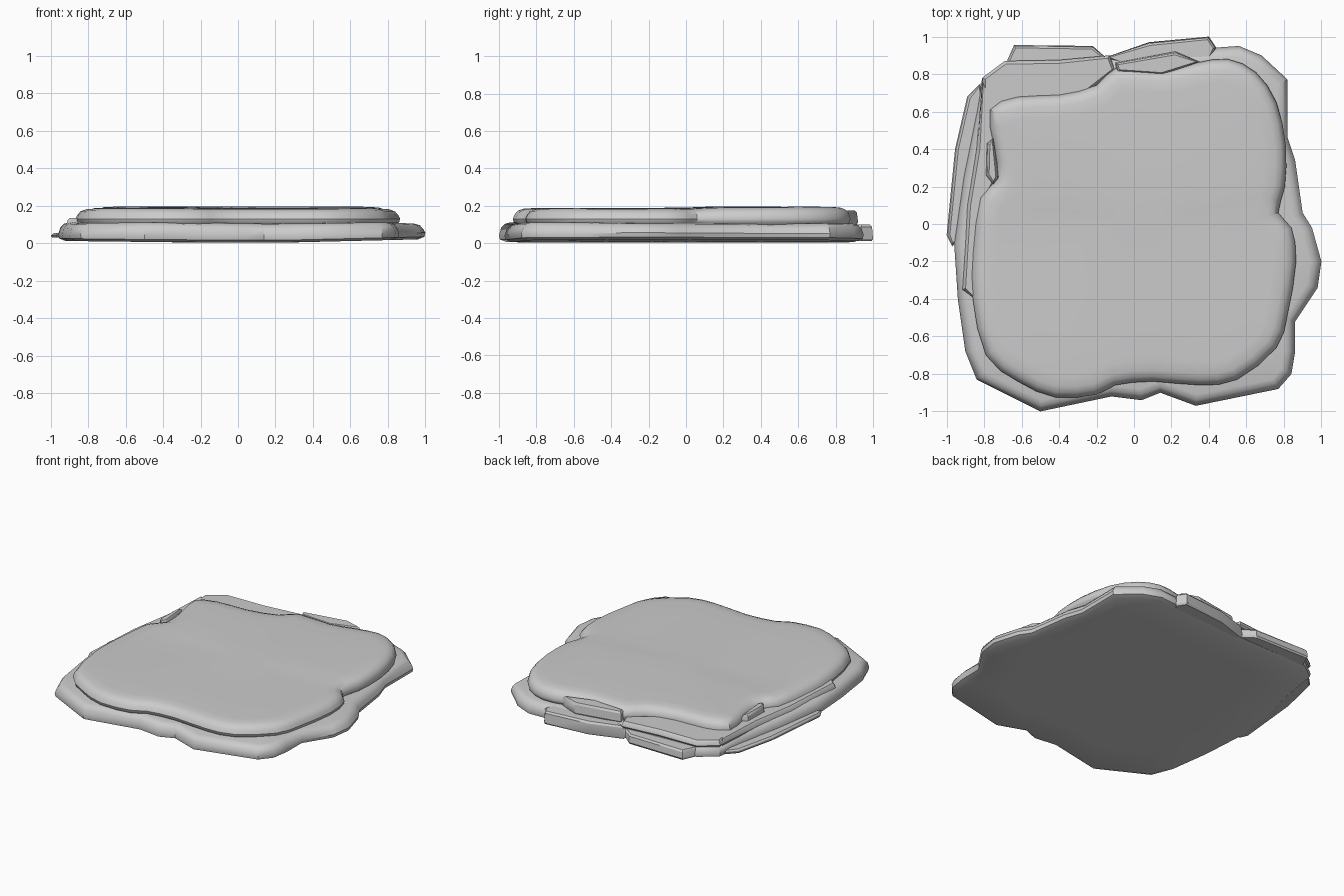
import bpy, bmesh, math
from mathutils import Vector


def smooth_outline(pts):
    # insert Catmull-Rom midpoints
    out, n = [], len(pts)
    for i in range(n):
        p0, p1, p2, p3 = (Vector(pts[(i + k) % n]) for k in (-1, 0, 1, 2))
        out += [p1, (p1 + p2) * 0.5625 - (p0 + p3) * 0.0625]
    return out


def inset_ring(pts, d):
    n, out = len(pts), []
    for i in range(n):
        t = (pts[(i + 1) % n] - pts[i]).normalized() + (pts[i] - pts[i - 1]).normalized()
        t.normalize()
        out.append(pts[i] + Vector((-t.y, t.x)) * d)   # inward for CCW outline
    return out


def slab(name, pts, profile, smooth=False, relief=None, cap=(0.75, 0.45, 0.2), angle=35):
    pts = [Vector(p) for p in pts]
    if sum(a.cross(b) for a, b in zip(pts, pts[1:] + pts[:1])) < 0:
        pts.reverse()
    if smooth:
        pts = smooth_outline(pts)
    c = sum(pts, Vector((0, 0))) / len(pts)
    relief = relief or (lambda x, y, z: z)
    bm = bmesh.new()
    rings = []

    def ring(ps, z):
        rings.append([bm.verts.new((p.x, p.y, relief(p.x, p.y, z))) for p in ps])

    first = inset_ring(pts, profile[0][0])
    last = inset_ring(pts, profile[-1][0])
    for s in reversed(cap):
        ring([c + (p - c) * s for p in first], profile[0][1])
    for d, z in profile:
        ring(inset_ring(pts, d), z)
    for s in cap:
        ring([c + (p - c) * s for p in last], profile[-1][1])
    n = len(pts)
    for a, b in zip(rings, rings[1:]):
        for i in range(n):
            j = (i + 1) % n
            bm.faces.new((a[i], a[j], b[j], b[i]))
    bm.faces.new(rings[0][::-1])
    bm.faces.new(rings[-1])
    bmesh.ops.recalc_face_normals(bm, faces=bm.faces)
    me = bpy.data.meshes.new(name)
    bm.to_mesh(me)
    bm.free()
    ob = bpy.data.objects.new(name, me)
    bpy.context.collection.objects.link(ob)
    bpy.ops.object.select_all(action='DESELECT')
    ob.select_set(True)
    bpy.context.view_layer.objects.active = ob
    bpy.ops.object.shade_smooth_by_angle(angle=math.radians(angle))
    return ob


# gentle unevenness of the stone: tilted underside, low ridge across the top
def lower_relief(x, y, z):
    if z < 0.05:
        return z + 0.012 * max(0, abs(x) - 0.3) * (1 + (x > 0))
    return z + 0.004 * math.sin(5 * x + 3 * y)


def upper_relief(x, y, z):
    if z < 0.15:
        return z
    return z + 0.004 * math.tanh((y - 0.08) * 15) + 0.003 * math.sin(4 * x + 1) * math.cos(3 * y)


# lower stone layer
slab("lower_layer", [
    (1.0, -0.2), (0.95, -0.02), (0.9, 0.06), (0.86, 0.34), (0.82, 0.46), (0.82, 0.77),
    (0.68, 0.9), (0.56, 0.95), (0.42, 0.94), (0.1, 0.91), (-0.15, 0.89), (-0.4, 0.88),
    (-0.69, 0.87), (-0.81, 0.78), (-0.84, 0.6), (-0.91, 0.25), (-0.96, -0.1), (-0.94, -0.4),
    (-0.9, -0.68), (-0.84, -0.83), (-0.5, -1.0), (-0.12, -0.92), (0.04, -0.94), (0.14, -0.9),
    (0.33, -0.97), (0.77, -0.88), (0.84, -0.8), (0.86, -0.68), (0.86, -0.52), (0.98, -0.34)],
    [(0.04, 0.005), (0.005, 0.018), (0.0, 0.04), (0.012, 0.08), (0.03, 0.1), (0.06, 0.108)],
    relief=lower_relief)

# upper stone layer
slab("upper_layer", [
    (0.77, 0.06), (0.805, 0.2), (0.81, 0.42), (0.76, 0.65), (0.65, 0.81), (0.5, 0.88),
    (0.33, 0.86), (0.15, 0.82), (-0.1, 0.83), (-0.2, 0.74), (-0.4, 0.69), (-0.62, 0.68),
    (-0.77, 0.61), (-0.75, 0.42), (-0.73, 0.24), (-0.82, 0.14), (-0.86, -0.15), (-0.86, -0.4),
    (-0.79, -0.7), (-0.62, -0.84), (-0.42, -0.925), (-0.2, -0.91), (-0.1, -0.86), (0.1, -0.84),
    (0.35, -0.86), (0.55, -0.83), (0.76, -0.66), (0.82, -0.48), (0.865, -0.2), (0.84, -0.02)],
    [(0.03, 0.09), (0.005, 0.112), (0.0, 0.13), (0.01, 0.158), (0.028, 0.177), (0.06, 0.188), (0.12, 0.191)],
    smooth=True, relief=upper_relief)

# broken shards: name, outline, bottom z, top z
shards = [
    ("back_left_base_shard", [(-0.7, 0.82), (-0.64, 0.955), (-0.22, 0.95), (-0.14, 0.88), (-0.3, 0.8)], 0.02, 0.085),
    ("back_base_shard", [(-0.15, 0.89), (0.08, 0.97), (0.4, 1.0), (0.44, 0.94), (0.4, 0.85), (0, 0.82)], 0.012, 0.1),
    ("left_base_shard", [(-0.82, 0.75), (-0.89, 0.68), (-0.955, 0.4), (-1.0, -0.06), (-0.97, -0.12), (-0.85, 0.0), (-0.78, 0.5)], 0.03, 0.055),
    ("back_left_ledge", [(-0.81, 0.78), (-0.69, 0.87), (-0.4, 0.875), (-0.13, 0.9), (-0.1, 0.82), (-0.3, 0.66), (-0.7, 0.58), (-0.8, 0.6)], 0.09, 0.135),
    ("back_ledge", [(-0.1, 0.86), (0.22, 0.92), (0.35, 0.865), (0.15, 0.79), (-0.09, 0.81)], 0.1, 0.175),
    ("left_ledge", [(-0.81, 0.76), (-0.84, 0.4), (-0.89, 0.1), (-0.915, -0.35), (-0.85, -0.4), (-0.8, 0.1), (-0.7, 0.3), (-0.72, 0.65)], 0.09, 0.135),
    ("left_chip", [(-0.79, 0.26), (-0.785, 0.43), (-0.75, 0.46), (-0.72, 0.25), (-0.75, 0.21)], 0.12, 0.175),
]
for name, pts, z0, z1 in shards:
    slab(name, pts, [(0.008, z0), (0, z0 + 0.012), (0.006, z1 - 0.012), (0.018, z1)], cap=(0.5,), angle=30)
